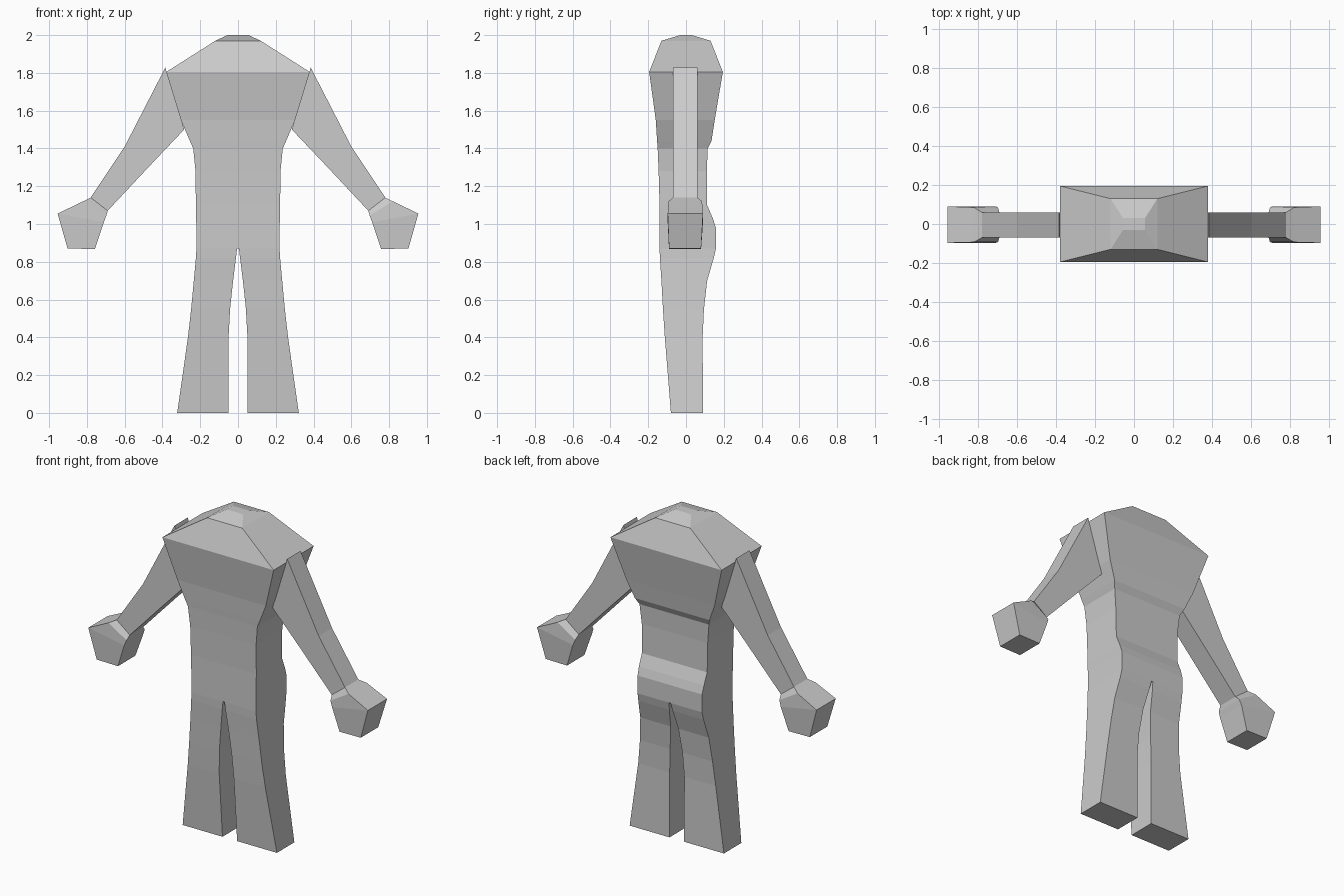
import bpy, bmesh

grey = bpy.data.materials.new("light grey")
grey.diffuse_color = (0.6, 0.6, 0.6, 1)


def loft(name, rings, mirror=False):
    """Skin four-sided rings. Ring: outer x, z, inner x, z, front y, back y."""
    bm = bmesh.new()
    loops = []
    for xa, za, xb, zb, yf, yb in rings:
        pts = [(xa, yf, za), (xa, yb, za), (xb, yb, zb), (xb, yf, zb)]
        loops.append([bm.verts.new(p) for p in pts])
    for lo, hi in zip(loops, loops[1:]):
        for i in range(4):
            j = (i + 1) % 4
            bm.faces.new((lo[i], lo[j], hi[j], hi[i]))
    bm.faces.new(loops[0])
    bm.faces.new(loops[-1])
    bmesh.ops.recalc_face_normals(bm, faces=bm.faces)
    me = bpy.data.meshes.new(name)
    bm.to_mesh(me)
    bm.free()
    me.materials.append(grey)
    ob = bpy.data.objects.new(name, me)
    bpy.context.collection.objects.link(ob)
    if mirror:
        ob.modifiers.new("Mirror", 'MIRROR').use_mirror_merge = False
    return ob


# Torso with low head cap: z, half width, front y, back y
torso = [
    (0.87, 0.22, -0.14, 0.158),
    (0.98, 0.22, -0.14, 0.158),
    (1.03, 0.222, -0.14, 0.142),
    (1.10, 0.223, -0.14, 0.112),
    (1.28, 0.225, -0.145, 0.11),
    (1.40, 0.237, -0.15, 0.115),
    (1.44, 0.255, -0.153, 0.135),
    (1.55, 0.302, -0.16, 0.152),
    (1.805, 0.38, -0.195, 0.195),
    (1.97, 0.12, -0.13, 0.13),
    (2.00, 0.056, -0.03, 0.03),
]
loft("torso", [(w, z, -w, z, f, b) for z, w, f, b in torso])

# Flared legs: z, outer x, inner x, front y, back y
legs = [
    (0.00, 0.322, 0.05, -0.08, 0.09),
    (0.40, 0.265, 0.05, -0.112, 0.088),
    (0.55, 0.248, 0.042, -0.122, 0.095),
    (0.70, 0.234, 0.026, -0.13, 0.112),
    (0.82, 0.223, 0.011, -0.138, 0.147),
    (0.87, 0.22, 0.005, -0.14, 0.158),
]
loft("legs", [(xo, z, xi, z, f, b) for z, xo, xi, f, b in legs], True)

# Tapered arms
loft("arms", [
    (0.385, 1.828, 0.285, 1.50, -0.07, 0.06),
    (0.60, 1.41, 0.47, 1.305, -0.07, 0.06),
    (0.78, 1.14, 0.69, 1.07, -0.07, 0.06),
], True)

# Blocky hands
loft("hands", [
    (0.78, 1.14, 0.69, 1.07, -0.07, 0.06),
    (0.82, 1.12, 0.697, 1.045, -0.093, 0.085),
    (0.955, 1.055, 0.71, 1.01, -0.097, 0.09),
    (0.902, 0.87, 0.757, 0.868, -0.09, 0.08),
], True)
